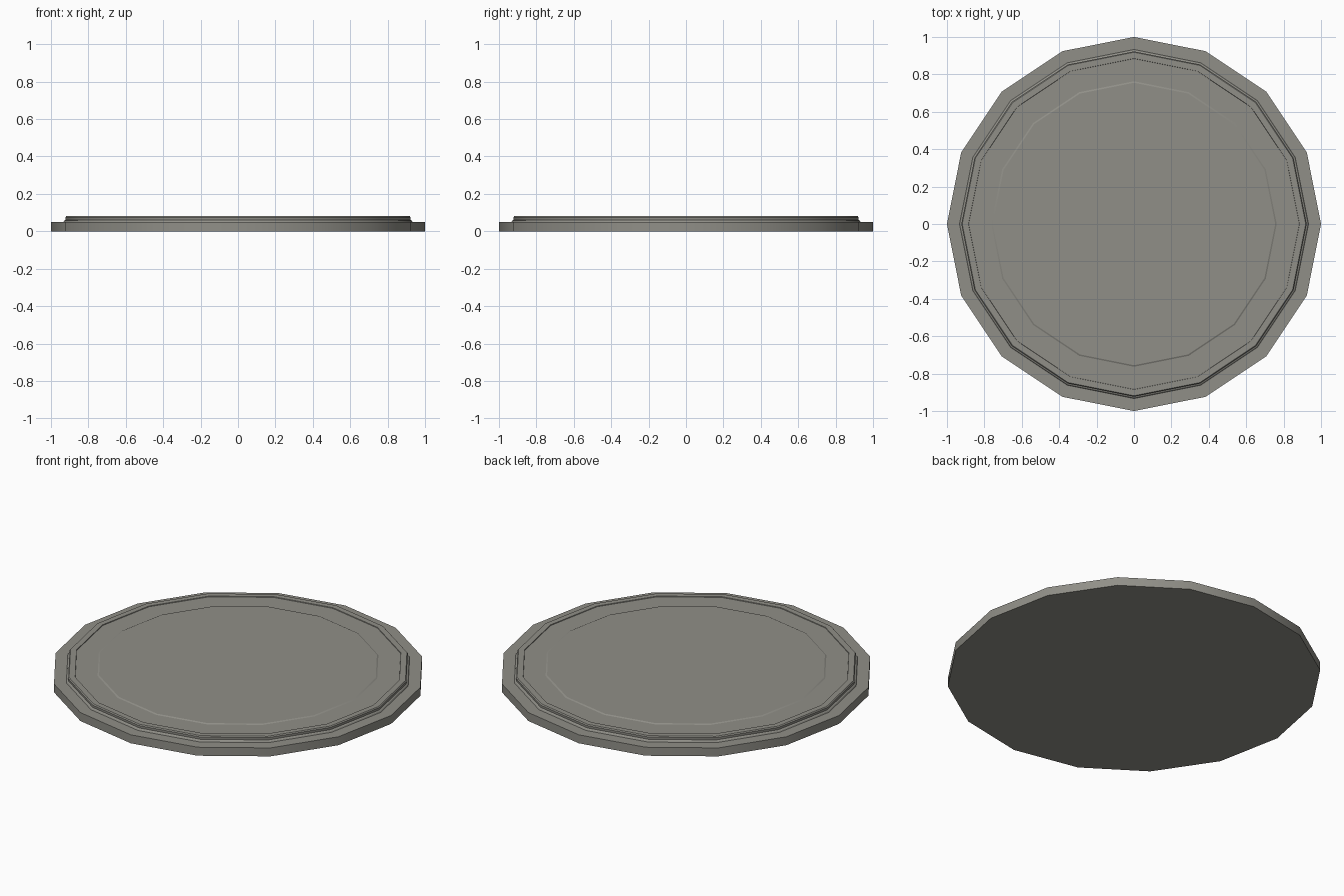
import bpy, bmesh, math

if "Cube" in bpy.data.objects:
    bpy.data.objects.remove(bpy.data.objects["Cube"])

SIDES = 16


def lathe(name, profile, colour):
    """Closed solid of revolution from (radius, height) rings, bottom to top.
    Smooth around the axis, crisp along every ring."""
    bm = bmesh.new()
    rings = []
    for r, z in profile:
        rings.append([bm.verts.new((r * math.cos(2 * math.pi * i / SIDES),
                                    r * math.sin(2 * math.pi * i / SIDES), z))
                      for i in range(SIDES)])
    for a, b in zip(rings, rings[1:]):
        for i in range(SIDES):
            j = (i + 1) % SIDES
            bm.faces.new((a[i], a[j], b[j], b[i]))
    bm.faces.new(list(reversed(rings[0])))
    bm.faces.new(rings[-1])
    for face in bm.faces:
        face.smooth = True
    for ring in rings:
        for i in range(SIDES):
            bm.edges.get((ring[i], ring[(i + 1) % SIDES])).smooth = False
    mesh = bpy.data.meshes.new(name)
    bm.to_mesh(mesh)
    bm.free()
    mat = bpy.data.materials.new(name + "_finish")
    mat.diffuse_color = colour
    mat.use_nodes = True
    mat.node_tree.nodes["Principled BSDF"].inputs["Base Color"].default_value = mat.diffuse_color
    mesh.materials.append(mat)
    obj = bpy.data.objects.new(name, mesh)
    bpy.context.collection.objects.link(obj)
    return obj


# Round base: outer rim, small cove, raised lip, shallow border, centre panel
lathe("round_base", [
    (1.0, 0.0), (1.0, 0.05),
    (0.933, 0.05), (0.929, 0.057), (0.922, 0.061),
    (0.923, 0.075), (0.918, 0.081),
    (0.885, 0.081), (0.884, 0.077),
    (0.763, 0.077), (0.755, 0.081),
], (0.28, 0.275, 0.245, 1.0))
